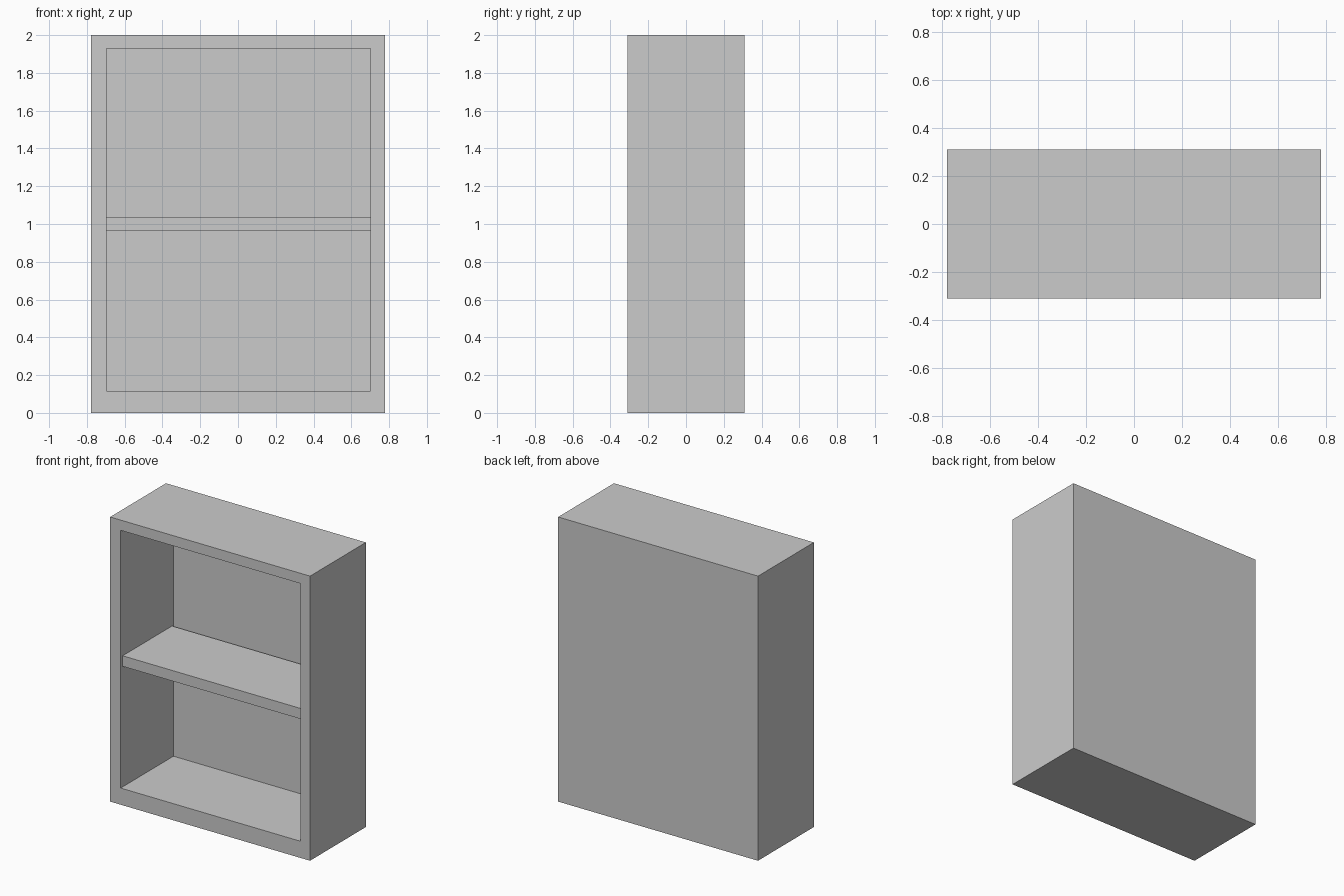
import bpy, bmesh

if "Cube" in bpy.data.objects:
    bpy.data.objects.remove(bpy.data.objects["Cube"])


def new_object(name, bm):
    bmesh.ops.recalc_face_normals(bm, faces=bm.faces)
    mesh = bpy.data.meshes.new(name)
    bm.to_mesh(mesh)
    bm.free()
    obj = bpy.data.objects.new(name, mesh)
    bpy.context.collection.objects.link(obj)
    return obj


def rect_loop(bm, x0, x1, z0, z1, y):
    return [bm.verts.new((x, y, z)) for x, z in ((x0, z0), (x1, z0), (x1, z1), (x0, z1))]


def skin(name, loops):
    # Bridge successive rectangles and cap both ends
    bm = bmesh.new()
    rings = [rect_loop(bm, *loop) for loop in loops]
    for a, b in zip(rings, rings[1:]):
        for i in range(4):
            j = (i + 1) % 4
            bm.faces.new((a[i], a[j], b[j], b[i]))
    bm.faces.new(rings[0])
    bm.faces.new(rings[-1])
    return new_object(name, bm)


W, D, H = 0.777, 0.31, 2.0
INNER_X = (-0.695, 0.702)

# Cabinet shell: back outline, front outline, opening, recessed back panel
skin("cabinet_shell", [
    (-W, W, 0, H, D),
    (-W, W, 0, H, -D),
    (*INNER_X, 0.117, 1.928, -D),
    (*INNER_X, 0.117, 1.928, 0.276),
])

# Middle shelf, set back slightly from the front edge
skin("middle_shelf", [
    (*INNER_X, 0.964, 1.038, -0.288),
    (*INNER_X, 0.964, 1.038, 0.26),
])
